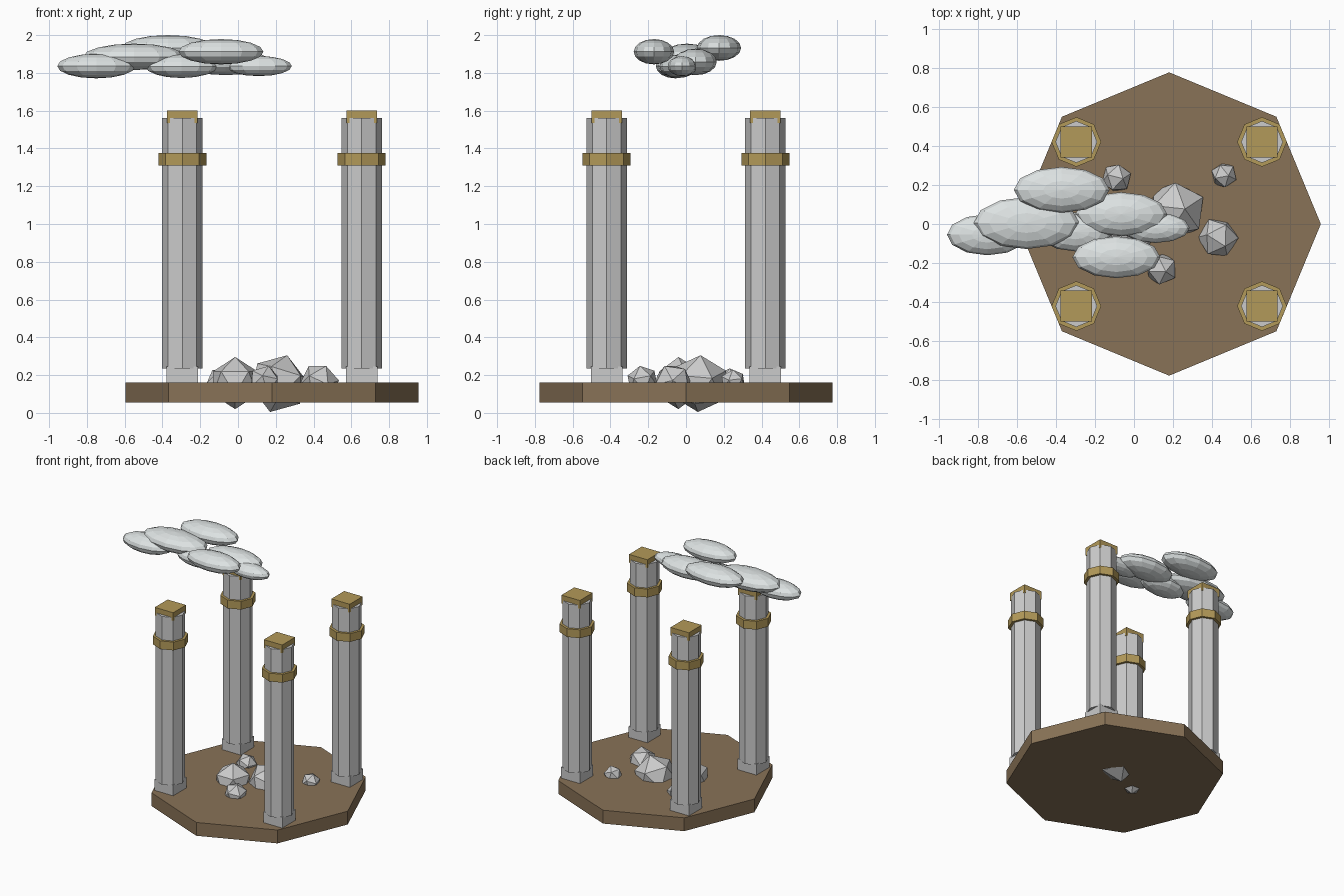
import bpy, math
from mathutils import Euler

if "Cube" in bpy.data.objects:
    bpy.data.objects.remove(bpy.data.objects["Cube"])


def material(name, rgb):
    m = bpy.data.materials.new(name)
    m.diffuse_color = (*rgb, 1)
    m.use_nodes = True
    m.node_tree.nodes["Principled BSDF"].inputs["Base Color"].default_value = m.diffuse_color
    return m


wood = material("earth_brown", (0.25, 0.17, 0.095))
gold = material("gold", (0.45, 0.32, 0.1))
pale = material("cloud_white", (0.72, 0.76, 0.76))


def finish(name, mat=None):
    ob = bpy.context.object
    ob.name = name
    if mat:
        ob.data.materials.append(mat)
    return ob


def octagon(name, x, y, z0, z1, r, mat=None):
    # vertices point along the axes
    bpy.ops.mesh.primitive_cylinder_add(vertices=8, radius=r, depth=z1 - z0,
                                        location=(x, y, (z0 + z1) / 2))
    return finish(name, mat)


def block(name, x, y, z0, z1, w, mat=None):
    bpy.ops.mesh.primitive_cube_add(size=1, location=(x, y, (z0 + z1) / 2))
    ob = finish(name, mat)
    ob.scale = (w, w, z1 - z0)
    return ob


# Octagonal ground platform
CX = 0.18
octagon("platform", CX, 0, 0.055, 0.16, 0.776, wood)

# Four pillars: square foot, octagonal shaft, gold band, gold cap
for sx in (-1, 1):
    for sy in (-1, 1):
        x, y = CX + sx * 0.475, sy * 0.42
        block("pillar_foot", x, y, 0.15, 0.245, 0.165)
        octagon("pillar_shaft", x, y, 0.235, 1.56, 0.107)
        octagon("pillar_band", x, y, 1.31, 1.375, 0.127, gold)
        block("pillar_cap", x, y, 1.535, 1.60, 0.16, gold)

# Faceted rocks: x, y, z, radius, rotation
rocks = [
    (0.215, 0.07, 0.155, 0.157, (0.1, 0.28, 0.5)),
    (-0.015, -0.04, 0.158, 0.138, (0.0, 0.0, 0.3)),
    (0.43, -0.07, 0.16, 0.105, (0.5, 0.3, 0.2)),
    (0.46, 0.25, 0.165, 0.068, (0.3, 0.2, 0.9)),
    (-0.09, 0.235, 0.165, 0.078, (0.2, 0.4, 0.4)),
    (0.14, -0.23, 0.168, 0.085, (0.3, 0.1, 0.7)),
]
for x, y, z, r, rot in rocks:
    bpy.ops.mesh.primitive_ico_sphere_add(subdivisions=1, radius=r,
                                          location=(x, y, z), rotation=rot)
    finish("rock")

# Cloud puffs: centre and radii of flattened spheres
puffs = [
    (-0.37, 0.175, 1.932, 0.245, 0.117, 0.068),
    (-0.55, 0.005, 1.885, 0.27, 0.133, 0.07),
    (-0.75, -0.055, 1.836, 0.207, 0.105, 0.065),
    (-0.065, 0.05, 1.858, 0.235, 0.113, 0.07),
    (-0.09, -0.17, 1.912, 0.225, 0.107, 0.067),
    (0.11, -0.02, 1.836, 0.175, 0.077, 0.053),
    (-0.30, -0.04, 1.835, 0.19, 0.10, 0.062),
]
for x, y, z, rx, ry, rz in puffs:
    bpy.ops.mesh.primitive_uv_sphere_add(segments=12, ring_count=8, radius=1,
                                         location=(x, y, z),
                                         rotation=(0, 0, 0))
    finish("cloud_puff", pale).scale = (rx, ry, rz)
